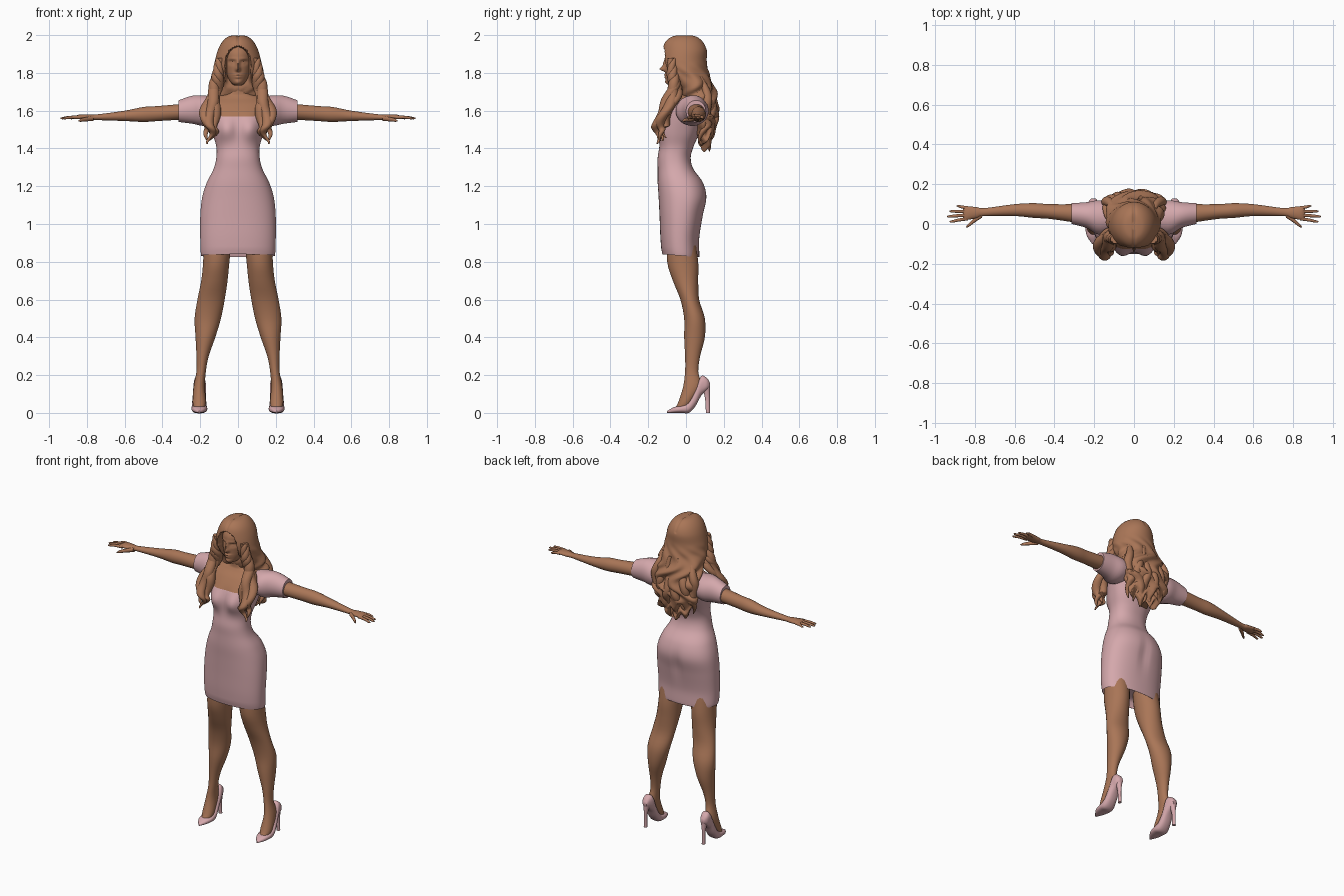
import bpy, bmesh, math
from math import sin, cos, exp

cube = bpy.data.objects.get("Cube")
if cube:
    bpy.data.objects.remove(cube)


def material(name, colour):
    mat = bpy.data.materials.new(name)
    mat.use_nodes = True
    mat.diffuse_color = (*colour, 1)
    mat.node_tree.nodes["Principled BSDF"].inputs["Base Color"].default_value = (*colour, 1)
    return mat


brown = material("warm brown", (.4, .18, .095))
pink = material("dusty pink", (.66, .39, .41))


def spline(rows, steps):
    """Smoothly interpolate rows of numbers."""
    result = []
    last = len(rows) - 1
    for index in range(last):
        before, start, end, after = (rows[min(max(index + shift, 0), last)] for shift in (-1, 0, 1, 2))
        for step in range(steps):
            t = step / steps
            row = []
            for p, q, r, s in zip(before, start, end, after):
                leave, arrive = (r - p) / 2, (s - q) / 2
                bend = 3 * (r - q) - 2 * leave - arrive
                twist = leave + arrive - 2 * (r - q)
                row.append(q + t * (leave + t * (bend + t * twist)))
            result.append(row)
    return result + [rows[-1]]


def loft(name, axis, rows, mat, sides=24, steps=4, power=2, warp=None, mirror=False, rule=None, other=None):
    """Skin oval sections; each row is position on axis, then low/high on the two other axes."""
    along = "xyz".index(axis)
    across, upward = [i for i in range(3) if i != along]
    bm = bmesh.new()
    rings = []
    for place, left, right, low, high in spline(rows, steps):
        ring = []
        for side in range(sides):
            angle = math.tau * (side + .5) / sides
            c, s = cos(angle), sin(angle)
            co = [place, place, place]
            co[across] = (left + right) / 2 + (right - left) / 2 * math.copysign(abs(c) ** (2 / power), c)
            co[upward] = (low + high) / 2 + (high - low) / 2 * math.copysign(abs(s) ** (2 / power), s)
            ring.append(bm.verts.new(warp(*co) if warp else co))
        rings.append(ring)
    for ring, following in zip(rings, rings[1:]):
        for side in range(sides):
            bm.faces.new((ring[side - 1], ring[side], following[side], following[side - 1]))
    bm.faces.new(rings[0])
    bm.faces.new(rings[-1])
    bmesh.ops.recalc_face_normals(bm, faces=bm.faces)
    if rule:
        for face in bm.faces:
            face.material_index = int(rule(*face.calc_center_median()))
    mesh = bpy.data.meshes.new(name)
    bm.to_mesh(mesh)
    bm.free()
    mesh.materials.append(mat)
    if other:
        mesh.materials.append(other)
    obj = bpy.data.objects.new(name, mesh)
    bpy.context.collection.objects.link(obj)
    bpy.ops.object.select_all(action="DESELECT")
    obj.select_set(True)
    bpy.context.view_layer.objects.active = obj
    bpy.ops.object.shade_smooth_by_angle(angle=math.radians(50))
    if mirror:
        obj.modifiers.new("Mirror", "MIRROR")


def even(rows):
    """Rows of height, half width, front, back made symmetric in x."""
    return [(height, -half, half, front, back) for height, half, front, back in rows]


def tube(name, axis, path, sides=12, steps=4):
    """Round brown tube; each path point is position on axis, two other coordinates, radius."""
    loft(name, axis, [(t, a - radius, a + radius, b - radius, b + radius) for t, a, b, radius in path],
         brown, sides=sides, steps=steps, mirror=True)


def bump(across, height, width, tall):
    return exp(-(across / width) ** 2 - (height / tall) ** 2)


# Dress, with bare chest and neck above the neckline
def shape_torso(x, y, z):
    if y < 0:
        y -= .04 * bump(abs(x) - .065, z - 1.5, .055, .06) * min(1, -y / .05)
    else:
        y -= .012 * bump(x, z - 1.08, .025, .09)
    if z < .86:
        z -= .08 * y
    return x, y, z


def is_bare(x, y, z):
    neckline = 1.565 + 3 * max(0, abs(x) - .09)
    return z > 1.69 or (y < .02 and z > neckline)


loft("dress", "z", even([
    (.9, .02, -.04, 0), (.88, .18, -.11, .05), (.83, .195, -.125, .07), (.92, .2, -.135, .07),
    (1.04, .2, -.14, .09), (1.14, .19, -.145, .11), (1.22, .165, -.15, .09), (1.29, .13, -.15, .04),
    (1.35, .115, -.15, .025), (1.41, .115, -.14, .04), (1.48, .135, -.13, .07), (1.57, .16, -.12, .095),
    (1.63, .17, -.085, .1), (1.67, .13, -.045, .09), (1.7, .06, -.035, .07), (1.8, .05, -.04, .055)]),
    pink, sides=64, steps=6, power=2.25, warp=shape_torso, rule=is_bare, other=brown)

loft("sleeve", "x", [
    (.08, -.02, .1, 1.56, 1.67), (.17, -.055, .12, 1.52, 1.68),
    (.24, -.02, .11, 1.53, 1.68), (.315, 0, .105, 1.54, 1.655)], pink, mirror=True)

# Arms and hands
loft("arm", "x", [
    (.25, 0, .1, 1.555, 1.64), (.42, .025, .1, 1.545, 1.625), (.5, .03, .105, 1.54, 1.62),
    (.6, .04, .1, 1.545, 1.6), (.75, .04, .08, 1.55, 1.58), (.79, .03, .085, 1.55, 1.58),
    (.84, .02, .09, 1.555, 1.58), (.86, .02, .09, 1.56, 1.57)], brown, mirror=True)
for number, finger in enumerate(("index", "middle", "ring", "little")):
    root = .027 + .018 * number
    tip = .012 + .026 * number
    reach = .94 - .012 * (number - 1) ** 2
    tube(finger + "_finger", "x", [
        (.835, root, 1.565, .009), ((.84 + reach) / 2, (root + tip) / 2, 1.565, .008),
        (reach - .01, tip, 1.56, .006), (reach, tip, 1.56, .002)])
tube("thumb", "x", [(.765, .045, 1.56, .014), (.8, .02, 1.555, .012), (.83, -.005, 1.55, .009),
                    (.845, -.016, 1.545, .003)])

# Legs and feet
loft("leg", "z", [
    (.94, .03, .18, -.1, .045), (.8, .045, .185, -.1, .065), (.7, .055, .195, -.07, .065),
    (.6, .07, .215, -.03, .07), (.5, .09, .23, -.01, .1), (.4, .12, .225, -.01, .1),
    (.3, .155, .22, -.005, .075), (.22, .17, .22, -.005, .065), (.14, .175, .235, -.015, .08),
    (.06, .17, .24, -.04, .035), (.03, .175, .235, -.055, .02)], brown, sides=28, mirror=True)

# High heeled shoes
loft("shoe", "y", [
    (-.1, .2, .21, 0, .01), (-.065, .175, .235, 0, .03), (-.025, .163, .245, 0, .04),
    (.015, .165, .245, 0, .06), (.05, .17, .24, .035, .125), (.08, .17, .235, .09, .195),
    (.11, .18, .23, .12, .185), (.127, .19, .215, .135, .16)], pink, sides=28, power=2.5, mirror=True)
loft("shoe_heel", "z", [
    (0, .195, .215, .105, .127), (.08, .195, .215, .1, .126), (.15, .18, .225, .08, .127)],
    pink, sides=16, mirror=True)

# Face features: side offset, height, width, tallness, push forward
features = {
    "nose_tip": (0, 1.82, .011, .012, .03),
    "nose_bridge": (0, 1.845, .009, .024, .014),
    "upper_lip": (0, 1.79, .02, .006, .009),
    "lower_lip": (0, 1.777, .017, .006, .009),
    "chin": (0, 1.75, .02, .014, .008),
    "eye_socket": (.032, 1.856, .018, .012, -.013),
    "eye": (.031, 1.853, .01, .006, .007),
    "brow": (.03, 1.874, .022, .006, .005),
}


def shape_face(x, y, z):
    if y < -.02:
        for offset, height, width, tall, push in features.values():
            y -= push * bump(abs(x) - offset, z - height, width, tall)
    return x, y, z


loft("head", "z", even([
    (1.733, .015, -.085, -.02), (1.745, .034, -.1, 0), (1.775, .053, -.106, .04), (1.81, .066, -.107, .07),
    (1.86, .072, -.11, .085), (1.91, .072, -.105, .085), (1.95, .055, -.075, .06), (1.97, .02, -.03, .02)]),
    brown, sides=96, steps=9, warp=shape_face)


# Hair mass, sunk behind the face and parted in the middle
def shape_hair(x, y, z):
    angle = math.atan2(x, y)
    wave = min(1, max(0, (1.86 - z) / .15))
    swell = 1 + wave * (.055 * sin(9 * angle + 4 * sin(26 * z)) + .03 * sin(60 * z + 3 * angle))
    x, y = x * swell, y * swell
    if z > 1.93:
        z -= .007 * exp(-(x / .008) ** 2)
    elif z < 1.5:
        z += .018 * sin(13 * angle)
    if y < -.04:
        arch = max(0, z - 1.85) / .087
        opening = .067 * math.sqrt(max(0, 1 - arch * arch))
        sink = min(1, max(0, (opening - abs(x)) / .012))
        y += sink * (-.04 - y)
    return x, y, z


loft("hair", "z", even([
    (2, .01, -.03, .01), (1.993, .05, -.075, .055), (1.965, .083, -.11, .09), (1.92, .107, -.125, .11),
    (1.86, .123, -.13, .11), (1.8, .134, -.105, .12), (1.74, .143, -.055, .14), (1.68, .15, -.025, .16),
    (1.62, .157, 0, .165), (1.55, .15, .03, .163), (1.48, .125, .06, .14), (1.43, .09, .075, .13),
    (1.4, .04, .09, .115)]), brown, sides=112, steps=7, warp=shape_hair)


# Wavy locks over the chest and down the back
def lock(name, path, phase):
    points = []
    for index, (x, y, z, radius) in enumerate(spline(path, 6)):
        turn = .55 * index + phase
        points.append((z, x + .009 * sin(turn), y + .009 * cos(turn), radius))
    tube(name, "z", points, sides=14, steps=2)


for number in range(4):
    phase = number * math.pi / 2
    dx, dy = -.02 * cos(phase), -.016 * sin(phase)
    drop = .02 + dy
    lock(f"front_lock_{number}", [
        (.095, -.075, 1.88, .015), (.107, -.07, 1.79, .024), (.12 + dx / 2, -.06 + dy / 2, 1.71, .03),
        (.145 + dx, -.1 + dy, 1.62, .03), (.147 + dx, -.133 + dy, 1.53, .026),
        (.142 + dx, -.135 + dy, 1.47 + drop, .015), (.158 + dx / 2, -.13 + dy, 1.42 + drop, .004)], phase)
for number in range(3):
    x = .025 + .043 * number
    inward = x / 3
    lock(f"back_lock_{number}", [
        (x, .115 - inward, 1.78, .012), (1.15 * x, .145 - inward, 1.66, .026),
        (1.15 * x, .148 - inward, 1.55, .026), (x, .13 - inward, 1.46 + inward, .018),
        (x, .11 - inward, 1.39 + inward, .003)], 2 * number)
